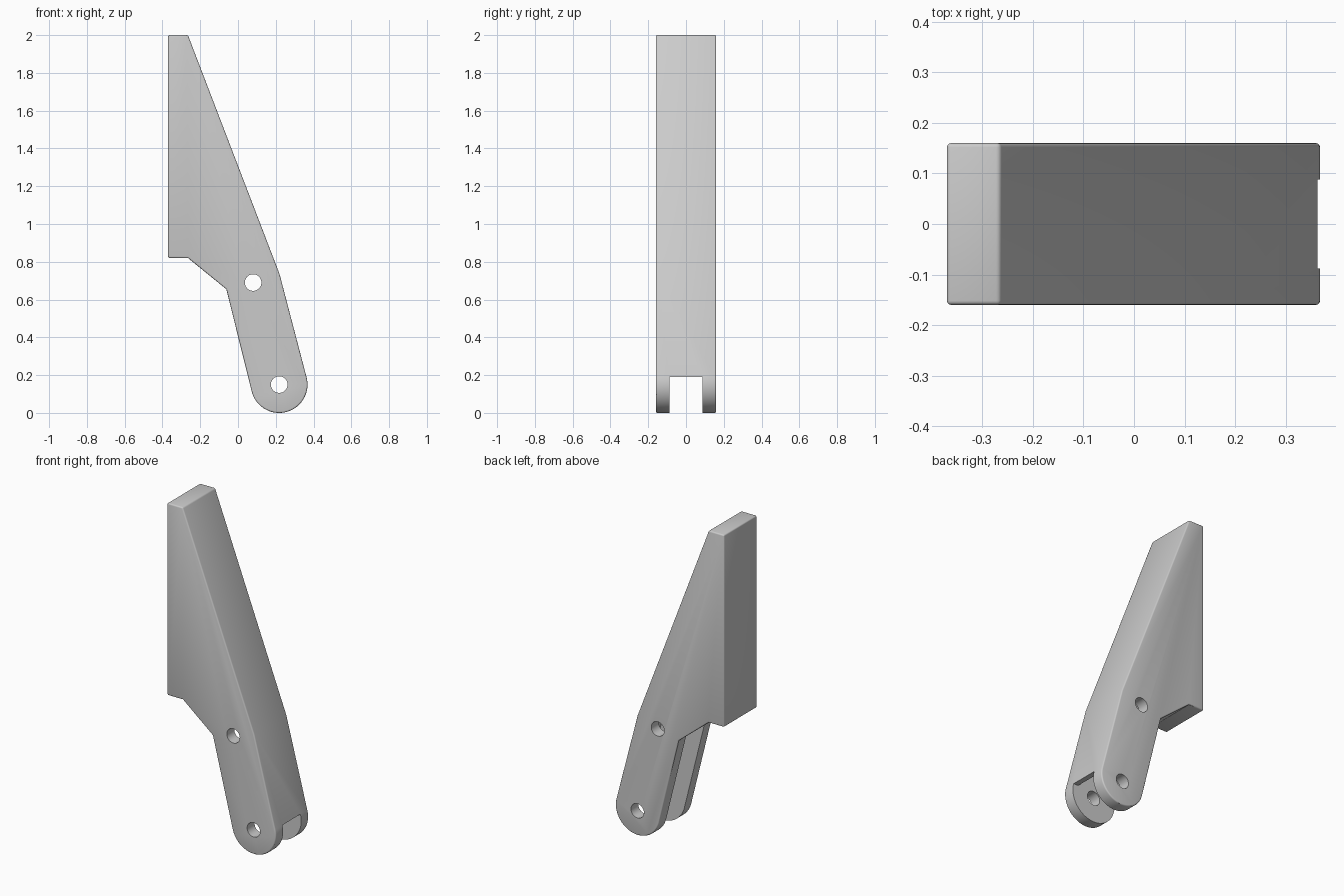
import bpy, bmesh, math

cube = bpy.data.objects.get("Cube")
if cube:
    bpy.data.objects.remove(cube, do_unlink=True)

grey = bpy.data.materials.new("plain grey")
grey.use_nodes = True
colour = (0.6, 0.6, 0.6, 1)
grey.diffuse_color = colour
grey.node_tree.nodes["Principled BSDF"].inputs["Base Color"].default_value = colour


def arc(centre, radius, start, end, steps):
    angles = [math.radians(start + (end - start) * i / steps) for i in range(steps + 1)]
    return [(centre[0] + radius * math.cos(a), centre[1] + radius * math.sin(a)) for a in angles]


def prism(name, outline, half_width):
    """Extrude an x-z outline evenly to both sides of y = 0."""
    bm = bmesh.new()
    near = [bm.verts.new((x, -half_width, z)) for x, z in outline]
    far = [bm.verts.new((x, half_width, z)) for x, z in outline]
    bm.faces.new(near)
    bm.faces.new(far[::-1])
    for i in range(len(outline)):
        j = (i + 1) % len(outline)
        bm.faces.new((near[j], near[i], far[i], far[j]))
    bmesh.ops.recalc_face_normals(bm, faces=bm.faces)
    mesh = bpy.data.meshes.new(name)
    bm.to_mesh(mesh)
    bm.free()
    mesh.materials.append(grey)
    obj = bpy.data.objects.new(name, mesh)
    bpy.context.collection.objects.link(obj)
    return obj


def cut(obj, cutter):
    mod = obj.modifiers.new("cut " + cutter.name, "BOOLEAN")
    mod.operation = "DIFFERENCE"
    mod.solver = "EXACT"
    mod.object = cutter
    cutter.hide_render = True


lower_pivot = (0.218, 0.15)
upper_pivot = (0.08, 0.69)

# Lever body: tapering upper blade and round-ended lower arm
body = prism("lever_arm",
             [(-0.37, 2), (-0.37, 0.82), (-0.265, 0.82), (-0.062, 0.655)]
             + arc(lower_pivot, 0.15, 194.9, 374.9, 40)
             + [(0.22, 0.735), (-0.265, 2)], 0.16)

# Softened outer edges
bevel = body.modifiers.new("soft edges", "BEVEL")
bevel.width = 0.008
bevel.segments = 3
bevel.limit_method = "ANGLE"
bevel.angle_limit = math.radians(50)

# Slot: open below and behind, closed in front by a thin web
slot = prism("slot_cutter",
             arc(upper_pivot, 0.12, 14.9, 130, 16)
             + [(-0.35, 0.49), (-0.35, -0.2), (0.6, -0.2), (0.6, 0.19), (0.33, 0.19)], 0.088)
cut(body, slot)

# Pivot holes
cutters = [slot]
for label, centre in (("lower", lower_pivot), ("upper", upper_pivot)):
    hole = prism(label + "_hole_cutter", arc(centre, 0.044, 0, 348.75, 31), 0.3)
    cut(body, hole)
    cutters.append(hole)

# Apply the cuts and remove the cutters
bpy.context.view_layer.objects.active = body
body.select_set(True)
for mod in list(body.modifiers):
    bpy.ops.object.modifier_apply(modifier=mod.name)
for cutter in cutters:
    bpy.data.objects.remove(cutter, do_unlink=True)
bpy.ops.object.shade_smooth_by_angle(angle=math.radians(30))
